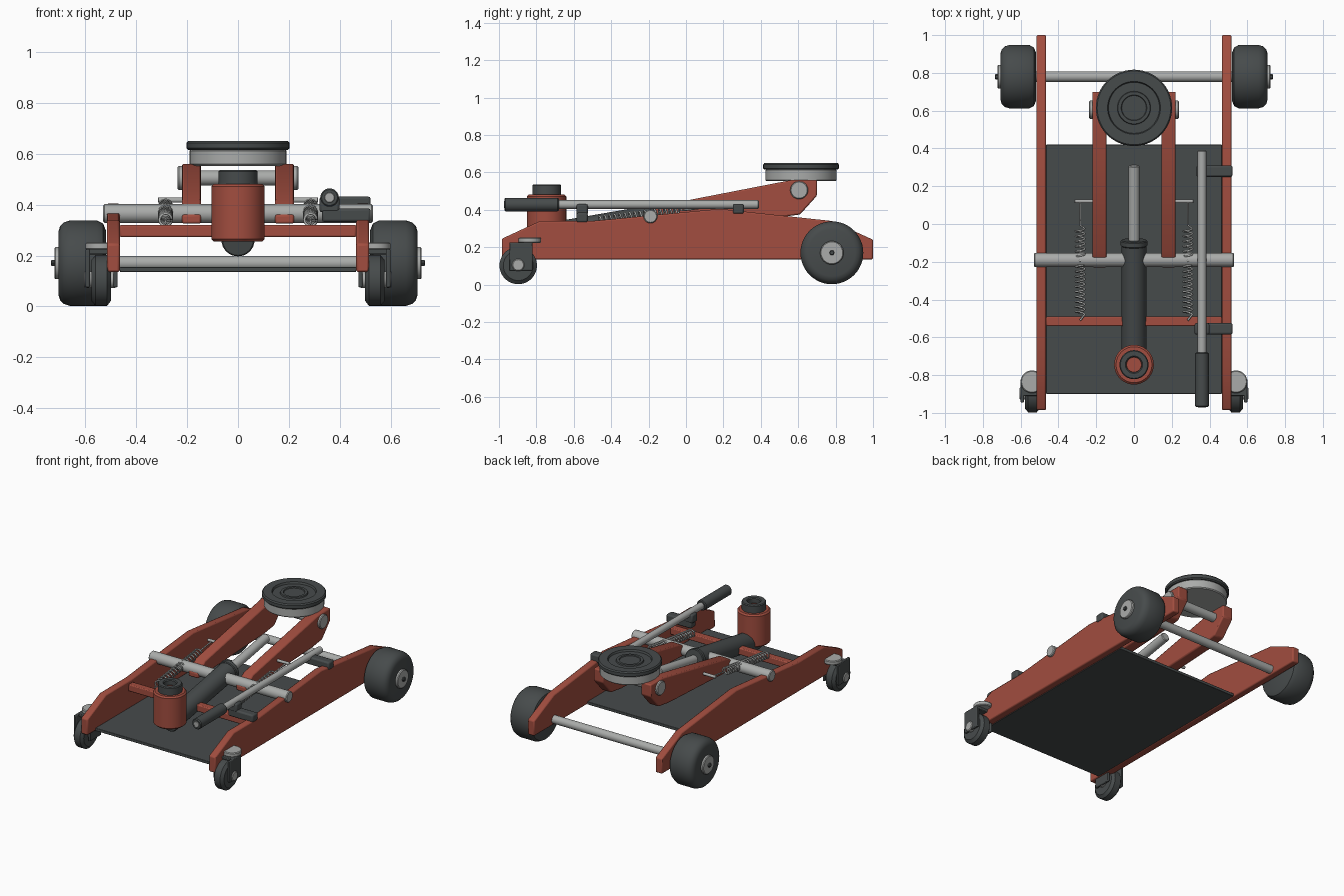
import bpy, bmesh, math
from mathutils import Vector

if "Cube" in bpy.data.objects:
    bpy.data.objects.remove(bpy.data.objects["Cube"])


def material(name, rgb):
    m = bpy.data.materials.new(name)
    m.diffuse_color = (*rgb, 1)
    m.use_nodes = True
    m.node_tree.nodes["Principled BSDF"].inputs["Base Color"].default_value = m.diffuse_color
    return m


RED = material("red paint", (0.36, 0.075, 0.05))
DARK = material("dark rubber", (0.062, 0.07, 0.071))
GREY = material("light steel", (0.40, 0.41, 0.40))


def finish(bm, name, mat, bevel=0, segments=2):
    bmesh.ops.recalc_face_normals(bm, faces=bm.faces[:])
    mesh = bpy.data.meshes.new(name)
    bm.to_mesh(mesh)
    bm.free()
    ob = bpy.data.objects.new(name, mesh)
    bpy.context.collection.objects.link(ob)
    mesh.materials.append(mat)
    if bevel:
        mod = ob.modifiers.new("bevel", 'BEVEL')
        mod.width, mod.segments, mod.limit_method = bevel, segments, 'ANGLE'
    bpy.ops.object.select_all(action='DESELECT')
    bpy.context.view_layer.objects.active = ob
    ob.select_set(True)
    bpy.ops.object.shade_smooth_by_angle(angle=math.radians(35))
    return ob


def box(name, lo, hi, mat, bevel=0.006):
    lo, hi = Vector(lo), Vector(hi)
    bm = bmesh.new()
    bmesh.ops.create_cube(bm, size=1)
    bmesh.ops.scale(bm, vec=hi - lo, verts=bm.verts)
    bmesh.ops.translate(bm, vec=(lo + hi) / 2, verts=bm.verts)
    return finish(bm, name, mat, bevel)


def plate(name, profile, x0, x1, mat, bevel=0.006):
    """Side profile in y, z extruded along x."""
    bm = bmesh.new()
    f = bm.faces.new([bm.verts.new((x0, y, z)) for y, z in profile])
    ext = bmesh.ops.extrude_face_region(bm, geom=[f])["geom"]
    bmesh.ops.translate(bm, vec=(x1 - x0, 0, 0),
                        verts=[v for v in ext if isinstance(v, bmesh.types.BMVert)])
    return finish(bm, name, mat, bevel)


def turned(name, profile, origin, axis, mat, sides=40):
    """Lathe (radius, distance) points around an axis."""
    rot = Vector(axis).to_track_quat('Z', 'Y')
    bm = bmesh.new()
    rings = []
    for r, d in profile:
        n = 1 if r == 0 else sides
        rings.append([bm.verts.new(Vector(origin) + rot @ Vector(
            (r * math.cos(i * math.tau / sides), r * math.sin(i * math.tau / sides), d)))
            for i in range(n)])
    for a, b in zip(rings, rings[1:]):
        for i in range(sides):
            quad = [a[i % len(a)], a[(i + 1) % len(a)], b[(i + 1) % len(b)], b[i % len(b)]]
            bm.faces.new(list(dict.fromkeys(quad)))
    return finish(bm, name, mat)


def rod(name, p, q, r, mat, c=0.005, sides=32):
    """Cylinder from p to q with a small chamfer."""
    d = Vector(q) - Vector(p)
    n = d.length
    return turned(name, [(0, 0), (r - c, 0), (r, c), (r, n - c), (r - c, n), (0, n)],
                  p, d, mat, sides)


# Chassis
SIDE = [(-0.985, 0.135), (-0.985, 0.245), (-0.78, 0.34), (-0.5, 0.34),
        (0.18, 0.405), (0.78, 0.34), (1.0, 0.24), (1.0, 0.135)]
ARM = [(-0.23, 0.325), (-0.23, 0.36), (-0.15, 0.42), (0.57, 0.56),
       (0.70, 0.56), (0.70, 0.475), (0.61, 0.375), (0.50, 0.36)]
box("floor_plate", (-0.465, -0.90, 0.135), (0.465, 0.42, 0.155), DARK, 0.003)
box("front_crossbar", (-0.465, -0.54, 0.273), (0.465, -0.49, 0.32), RED)
rod("rear_axle", (-0.53, 0.78, 0.17), (0.53, 0.78, 0.17), 0.028, GREY)
rod("arm_shaft", (-0.53, -0.19, 0.365), (0.53, -0.19, 0.365), 0.037, GREY)

for s, side in ((-1, "left"), (1, "right")):
    out = (s, 0, 0)
    plate(side + "_side_plate", SIDE, s * 0.465, s * 0.516, RED, 0.008)
    plate(side + "_lift_arm", ARM, s * 0.145, s * 0.221, RED, 0.008)

    # Rear wheel, hub and nut
    turned(side + "_rear_wheel",
           [(0, 0.52), (0.13, 0.52), (0.155, 0.53), (0.168, 0.555), (0.168, 0.66),
            (0.160, 0.685), (0.145, 0.70), (0.125, 0.706), (0, 0.706)],
           (0, 0.78, 0.17), out, DARK, 48)
    rod(side + "_rear_hub", (s * 0.70, 0.78, 0.17), (s * 0.722, 0.78, 0.17), 0.063, GREY)
    rod(side + "_hub_nut", (s * 0.72, 0.78, 0.17), (s * 0.735, 0.78, 0.17), 0.014, DARK, 0.003, 6)

    # Front caster
    turned(side + "_caster_wheel",
           [(0, 0.50), (0.08, 0.50), (0.10, 0.515), (0.10, 0.56), (0.08, 0.577), (0, 0.577)],
           (0, -0.897, 0.102), out, DARK)
    for a, b, part in ((0.473, 0.49, "inner"), (0.582, 0.60, "outer")):
        box(f"{side}_caster_{part}_fork", (min(s * a, s * b), -0.945, 0.075),
            (max(s * a, s * b), -0.82, 0.225), DARK, 0.005)
    box(side + "_caster_bridge", (s * 0.54 - 0.06, -0.91, 0.205),
        (s * 0.54 + 0.06, -0.82, 0.225), DARK, 0.004)
    rod(side + "_caster_pin", (s * 0.48, -0.897, 0.105), (s * 0.606, -0.897, 0.105), 0.033, GREY)
    rod(side + "_caster_pivot", (s * 0.54, -0.835, 0.222), (s * 0.54, -0.835, 0.252), 0.06, GREY)

    # Saddle pin cap and spring peg
    rod(side + "_saddle_pin_cap", (s * 0.215, 0.605, 0.505), (s * 0.237, 0.605, 0.505), 0.048, GREY)
    rod(side + "_spring_peg", (s * 0.20, 0.12, 0.418), (s * 0.315, 0.12, 0.418), 0.010, GREY, 0.002, 16)

    # Return spring
    a, b = Vector((s * 0.285, -0.51, 0.335)), Vector((s * 0.285, 0.12, 0.415))
    d = (b - a).normalized()
    u = Vector((1, 0, 0))
    v = d.cross(u)
    turns, steps = 17, 12
    path = [a]
    for i in range(turns * steps + 1):
        t = i / (turns * steps)
        ang = i * math.tau / steps
        path.append(a.lerp(b, 0.05 + 0.72 * t) + 0.024 * (u * math.cos(ang) + v * math.sin(ang)))
    path.append(a.lerp(b, 0.80))
    path.append(b)
    cu = bpy.data.curves.new(side + "_return_spring", 'CURVE')
    cu.dimensions, cu.bevel_depth, cu.bevel_resolution = '3D', 0.0055, 1
    cu.use_fill_caps = True
    sp = cu.splines.new('POLY')
    sp.points.add(len(path) - 1)
    for p, co in zip(sp.points, path):
        p.co = (*co, 1)
    cu.materials.append(GREY)
    bpy.context.collection.objects.link(bpy.data.objects.new(side + "_return_spring", cu))

# Saddle
rod("saddle_pin", (-0.22, 0.605, 0.505), (0.22, 0.605, 0.505), 0.03, GREY)
rod("saddle_base", (0, 0.615, 0.553), (0, 0.615, 0.618), 0.19, GREY, 0.006, 48)
turned("saddle_pad",
       [(0, 0.615), (0.195, 0.615), (0.202, 0.622), (0.202, 0.643), (0.195, 0.651),
        (0.14, 0.651), (0.135, 0.638), (0.088, 0.638), (0.085, 0.646), (0.068, 0.646),
        (0.065, 0.640), (0, 0.640)], (0, 0.615, 0), (0, 0, 1), DARK, 56)

# Hydraulic ram
p, q = Vector((0, -0.76, 0.26)), Vector((0, 0.31, 0.445))
rod("ram_cylinder", p, p.lerp(q, 0.62), 0.065, DARK)
rod("ram_collar", p.lerp(q, 0.60), p.lerp(q, 0.63), 0.071, DARK)
rod("ram_rod", p.lerp(q, 0.6), q, 0.03, GREY)

# Pump
rod("pump_body", (0, -0.745, 0.255), (0, -0.745, 0.482), 0.105, RED, 0.01, 40)
turned("pump_cap", [(0.04, 0.475), (0.077, 0.475), (0.077, 0.53), (0.072, 0.536),
                    (0.046, 0.536), (0.04, 0.53), (0.04, 0.475)],
       (0, -0.745, 0), (0, 0, 1), DARK)
rod("pump_plug", (0, -0.745, 0.47), (0, -0.745, 0.50), 0.041, RED, 0.002)

# Handle and its brackets
rod("handle_bar", (0.36, -0.972, 0.428), (0.36, 0.39, 0.428), 0.023, GREY)
turned("handle_grip", [(0.02, 0), (0.031, 0), (0.036, 0.006), (0.036, 0.284), (0.031, 0.29),
                       (0.02, 0.29), (0.02, 0)], (0.36, -0.97, 0.428), (0, 1, 0), DARK)
for name, y, z0, z1 in (("front", -0.555, 0.332, 0.385), ("rear", 0.28, 0.378, 0.432)):
    box(name + "_handle_bracket", (0.33, y - 0.03, z0), (0.522, y + 0.03, z1), DARK, 0.01)
box("front_bracket_cradle", (0.32, -0.585, 0.37), (0.40, -0.525, 0.43), DARK, 0.01)
